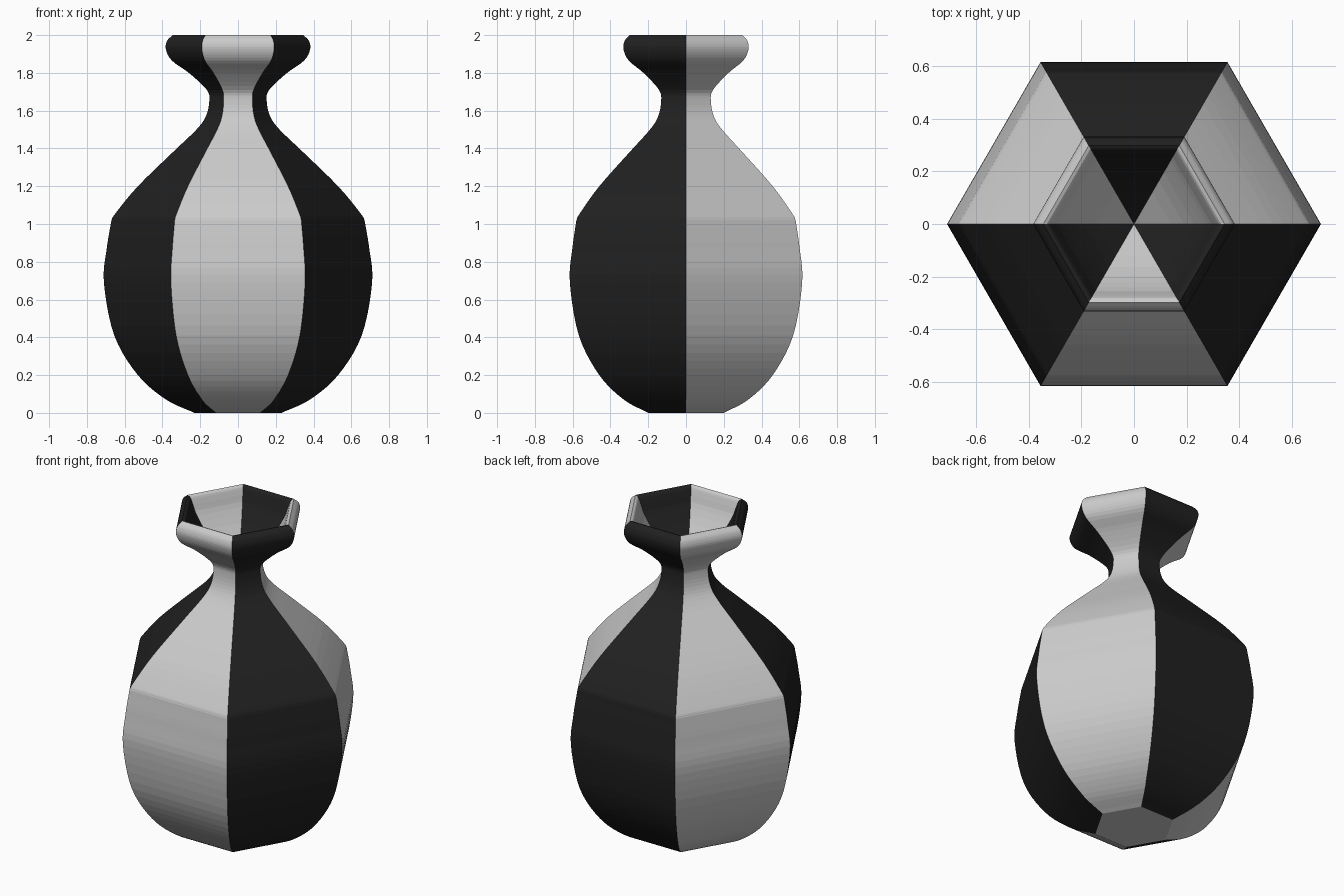
import bpy, bmesh, math
from mathutils import Vector

if "Cube" in bpy.data.objects:
    bpy.data.objects.remove(bpy.data.objects["Cube"])


def smooth_curve(pts, steps):
    """Catmull-Rom curve through (radius, height) points."""
    p = [Vector(q) for q in pts]
    p = [2 * p[0] - p[1]] + p + [2 * p[-1] - p[-2]]
    out = []
    for i in range(1, len(p) - 2):
        a, b, c, d = p[i - 1:i + 3]
        for k in range(steps):
            t = k / steps
            out.append(0.5 * (2 * b + (c - a) * t + (2 * a - 5 * b + 4 * c - d) * t * t
                              + (3 * b - a - 3 * c + d) * t ** 3))
    return out + [p[-2]]


# Corner-radius profiles: belly, shoulder with neck and lip, inside funnel
belly = [(0.23, 0), (0.38, 0.07), (0.53, 0.2), (0.655, 0.41), (0.71, 0.69),
         (0.695, 0.87), (0.67, 1.02)]
neck = [(0.67, 1.02), (0.65, 1.055), (0.53, 1.2), (0.34, 1.385), (0.22, 1.5), (0.17, 1.57),
        (0.152, 1.65), (0.165, 1.71), (0.26, 1.8), (0.35, 1.865), (0.382, 1.925),
        (0.375, 1.97), (0.345, 2.0)]
funnel = [(0.345, 2.0), (0.325, 1.99), (0.307, 1.95), (0.28, 1.89), (0.19, 1.77), (0.03, 1.62)]
profile = smooth_curve(belly, 5)[:-1] + smooth_curve(neck, 4)[:-1] + smooth_curve(funnel, 3)

# Six-sided body with alternating grey and black panels
SIDES = 6
bm = bmesh.new()
rings = [[bm.verts.new((r * math.cos(math.tau * i / SIDES), r * math.sin(math.tau * i / SIDES), z))
          for i in range(SIDES)] for r, z in profile]
for lo, hi in zip(rings, rings[1:]):
    for i in range(SIDES):
        j = (i + 1) % SIDES
        bm.faces.new((lo[i], lo[j], hi[j], hi[i])).material_index = i % 2

# Funnel tip and flat grey base
tip = bm.verts.new((0, 0, 1.59))
for i in range(SIDES):
    bm.faces.new((rings[-1][i], rings[-1][(i + 1) % SIDES], tip)).material_index = i % 2
bm.faces.new(rings[0][::-1])

mesh = bpy.data.meshes.new("vase")
bm.to_mesh(mesh)
bm.free()
vase = bpy.data.objects.new("vase", mesh)
bpy.context.collection.objects.link(vase)

# Panel colours
for name, shade in (("grey", 0.8), ("black", 0.015)):
    mat = bpy.data.materials.new(name)
    mat.diffuse_color = (shade, shade, shade, 1)
    mat.use_nodes = True
    mat.node_tree.nodes["Principled BSDF"].inputs["Base Color"].default_value = mat.diffuse_color
    mesh.materials.append(mat)
